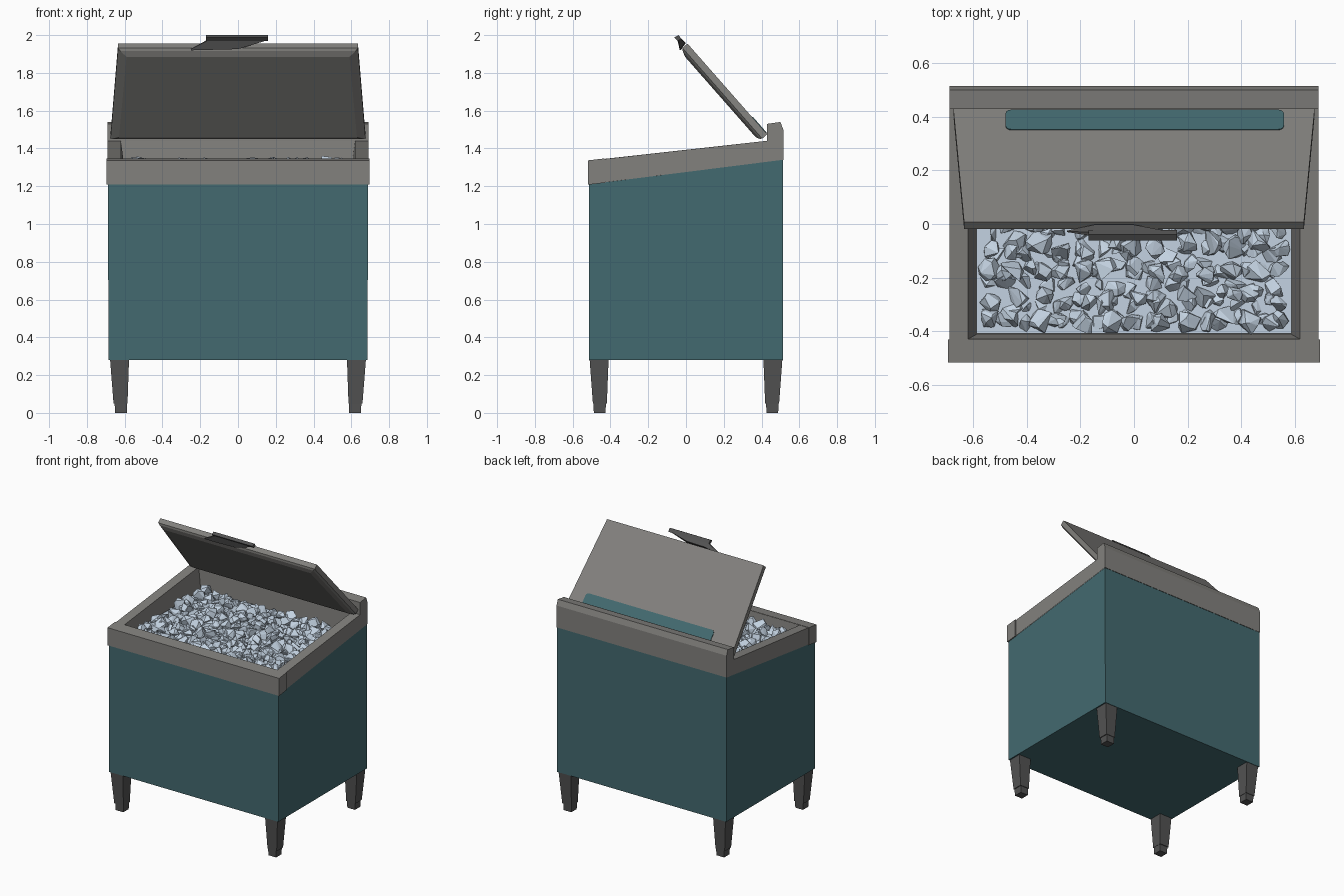
import bpy, bmesh, math, random
from mathutils import Vector

if "Cube" in bpy.data.objects:
    bpy.data.objects.remove(bpy.data.objects["Cube"])

random.seed(4)


def material(name, rgb):
    m = bpy.data.materials.new(name)
    m.diffuse_color = (*rgb, 1)
    m.use_nodes = True
    m.node_tree.nodes["Principled BSDF"].inputs["Base Color"].default_value = m.diffuse_color
    return m


TEAL = material("teal paint", (0.056, 0.143, 0.16))
GREY = material("warm grey", (0.225, 0.22, 0.208))
DARK = material("dark grey", (0.085, 0.085, 0.085))
ICE = material("pale ice", (0.55, 0.65, 0.76))


def add_object(name, bm, mat):
    me = bpy.data.meshes.new(name)
    bm.to_mesh(me)
    bm.free()
    me.materials.append(mat)
    ob = bpy.data.objects.new(name, me)
    bpy.context.collection.objects.link(ob)
    return ob


def loft(name, rings, mat, start=True, end=True):
    """Skin a list of equal rings, each counter-clockwise about the loft axis."""
    bm = bmesh.new()
    vs = [[bm.verts.new(p) for p in r] for r in rings]
    n = len(rings[0])
    for a, b in zip(vs, vs[1:]):
        for i in range(n):
            j = (i + 1) % n
            bm.faces.new((a[i], a[j], b[j], b[i]))
    if start:
        bm.faces.new(vs[0][::-1])
    if end:
        bm.faces.new(vs[-1])
    return add_object(name, bm, mat)


def rect(hx, y0, y1, z0, z1=None, cx=0):
    """Rectangle with front height z0 and back height z1."""
    z1 = z0 if z1 is None else z1
    return [(cx - hx, y0, z0), (cx + hx, y0, z0), (cx + hx, y1, z1), (cx - hx, y1, z1)]


def along_x(profile, x):
    return [(x, y, z) for y, z in profile]


# Cabinet and sloping rim with its inner well
loft("cabinet", [rect(0.686, -0.513, 0.513, 0.28),
                 rect(0.688, -0.513, 0.513, 1.21, 1.34)], TEAL, end=False)
loft("rim", [rect(0.69, -0.515, 0.515, 1.21, 1.34),
             rect(0.69, -0.515, 0.515, 1.335, 1.45),
             rect(0.62, -0.43, 0.43, 1.345, 1.44),
             rect(0.588, -0.412, 0.42, 1.2)], GREY, start=False)
loft("front_rim_bar", [rect(0.696, -0.518, -0.432, 1.208, 1.218),
                       rect(0.696, -0.518, -0.432, 1.337, 1.347)], GREY)

# Raised bar behind the hinge
bar = [(0.43, 1.40), (0.515, 1.40), (0.515, 1.50), (0.50, 1.54), (0.43, 1.53)]
loft("back_bar", [along_x(bar, -0.69), along_x(bar, 0.69)], GREY)

# Tapered legs with small feet
for sx, side in ((-1, "left"), (1, "right")):
    for sy, end in ((-1, "front"), (1, "back")):
        def square(h, z, ox=0.627, oy=0.46):
            return rect(h, sy * oy - h, sy * oy + h, z, cx=sx * ox)
        loft(f"{end}_{side}_leg", [square(0.037, 0.05, 0.622, 0.456),
                                   square(0.05, 0.28)], DARK)
        loft(f"{end}_{side}_foot", [square(0.031, 0, 0.62, 0.457),
                                    square(0.033, 0.05, 0.62, 0.457)], DARK)

# Open lid: s runs from hinge to tip, h is height over the outer face
hinge = Vector((0, 0.43, 1.475))
tip = Vector((0, 0.008, 1.955))
run = (tip - hinge).normalized()
out = Vector((0, -run.y, 0)).cross(Vector((0, 0, 0))) + Vector((0, run.z, -run.y))
L = (tip - hinge).length


def lid_point(x, s, h):
    return hinge + run * s + out * h + Vector((x, 0, 0))


def lid_ring(inset, h):
    a, b = 0.675 - inset, 0.635 - inset
    return [lid_point(a, inset * 0.6, h), lid_point(b, L - inset, h),
            lid_point(-b, L - inset, h), lid_point(-a, inset * 0.6, h)]


loft("lid", [lid_ring(0.045, -0.056), lid_ring(0.012, -0.045), lid_ring(0, -0.035),
             lid_ring(0, 0)], GREY)

# Rounded teal strip on the outside of the lid
x0, x1, s0, s1, r = -0.48, 0.56, 0.008, 0.12, 0.022


def strip_ring(h):
    pts = []
    for k, (cx, cs) in enumerate(((x1 - r, s1 - r), (x0 + r, s1 - r),
                                  (x0 + r, s0 + r), (x1 - r, s0 + r))):
        for i in range(4):
            a = math.radians(90 * k + 30 * i)
            pts.append(lid_point(cx + r * math.cos(a), cs + r * math.sin(a), h))
    return pts


loft("lid_strip", [strip_ring(-0.002), strip_ring(0.004)], TEAL)

# Handle on the lid tip: grip plate and faceted bracket
grip = [(-0.062, 1.988), (-0.045, 1.970), (-0.022, 1.978), (-0.04, 2.0)]
loft("handle_grip", [along_x(grip, -0.17), along_x(grip, 0.16)], DARK)
bracket = [(-0.05, 1.982), (-0.034, 1.915), (0.004, 1.957), (-0.03, 1.99)]


def shrunk(cy, cz, f):
    return [(cy + (y - cy) * f, cz + (z - cz) * f) for y, z in bracket]


loft("handle_bracket", [along_x(shrunk(-0.028, 1.92, 0.1), -0.25),
                        along_x(shrunk(-0.03, 1.95, 0.8), -0.15),
                        along_x(shrunk(-0.03, 1.97, 0.8), 0.0),
                        along_x(shrunk(-0.04, 1.985, 0.2), 0.15)], DARK)

# Ice bed and heap of crushed ice chunks
loft("ice_bed", [rect(0.588, -0.41, 0.42, 1.22), rect(0.588, -0.41, 0.42, 1.285)],
     ICE, start=False)
heap = bmesh.new()


def chunk(c, radius):
    verts = []
    for _ in range(13):
        d = Vector([random.gauss(0, 1) for _ in range(3)]).normalized()
        verts.append(heap.verts.new(c + d * radius * random.uniform(0.85, 1.1)))
    res = bmesh.ops.convex_hull(heap, input=verts)
    loose = [v for v in res["geom_interior"] if isinstance(v, bmesh.types.BMVert)]
    bmesh.ops.delete(heap, geom=loose, context='VERTS')


for nx, ny, r0, z in ((17, 12, 0.038, 1.285), (13, 9, 0.047, 1.302)):
    for i in range(nx):
        for j in range(ny):
            x = -0.535 + 1.07 * i / (nx - 1) + random.uniform(-0.022, 0.022)
            y = -0.365 + 0.74 * j / (ny - 1) + random.uniform(-0.022, 0.022)
            x = max(-0.54, min(0.54, x))
            y = max(-0.365, min(0.375, y))
            chunk(Vector((x, y, z + random.uniform(-0.015, 0.013))),
                  r0 * random.uniform(0.8, 1.12))
bmesh.ops.recalc_face_normals(heap, faces=heap.faces)
add_object("ice_chunks", heap, ICE)
